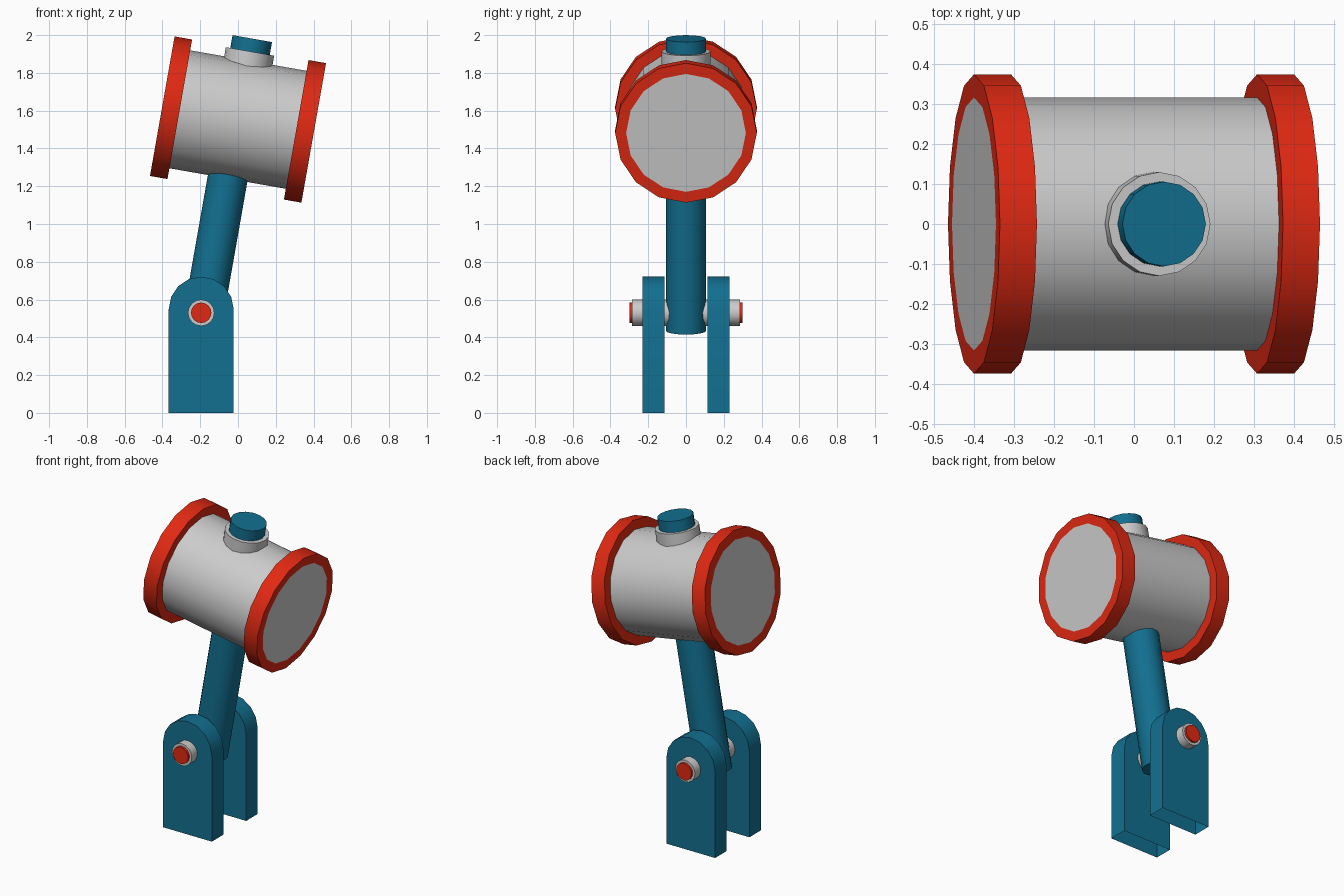
import bpy, bmesh
from math import radians, sin, cos, pi
from mathutils import Matrix

if "Cube" in bpy.data.objects:
    bpy.data.objects.remove(bpy.data.objects["Cube"])

SIDES = 16
PIVOT_X = -0.195


def material(name, color):
    m = bpy.data.materials.new(name)
    m.diffuse_color = color
    m.use_nodes = True
    m.node_tree.nodes["Principled BSDF"].inputs["Base Color"].default_value = m.diffuse_color
    return m


BLUE = material("blue", (0.006, 0.16, 0.28, 1))
RED = material("red", (0.75, 0.022, 0.006, 1))


def finish(name, bm, matrix, mat):
    bmesh.ops.recalc_face_normals(bm, faces=bm.faces)
    mesh = bpy.data.meshes.new(name)
    bm.to_mesh(mesh)
    bm.free()
    mesh.transform(matrix)
    ob = bpy.data.objects.new(name, mesh)
    bpy.context.collection.objects.link(ob)
    if mat:
        mesh.materials.append(mat)
    bpy.ops.object.select_all(action='DESELECT')
    ob.select_set(True)
    bpy.context.view_layer.objects.active = ob
    bpy.ops.object.shade_smooth_by_angle(angle=radians(30))
    return ob


def lathe(name, profile, matrix, mat=None, closed=False):
    """Spin (radius, height) points round z; closed makes a ring, otherwise ends are capped."""
    bm = bmesh.new()
    rings = [[bm.verts.new((r * cos(2 * pi * i / SIDES), r * sin(2 * pi * i / SIDES), h))
              for i in range(SIDES)] for r, h in profile]
    pairs = list(zip(rings, rings[1:]))
    if closed:
        pairs.append((rings[-1], rings[0]))
    else:
        bm.faces.new(rings[0])
        bm.faces.new(rings[-1])
    for a, b in pairs:
        for i in range(SIDES):
            j = (i + 1) % SIDES
            bm.faces.new((a[i], a[j], b[j], b[i]))
    return finish(name, bm, matrix, mat)


# Frames: tilted hammer (handle along z), barrel along its x, pin along world y
hammer = Matrix.Translation((0, 0, 1.553)) @ Matrix.Rotation(radians(10), 4, 'Y')
barrel = hammer @ Matrix.Rotation(radians(90), 4, 'Y')
pin = Matrix.Translation((PIVOT_X, 0, 0.53)) @ Matrix.Rotation(radians(-90), 4, 'X')

# Hammer head with red rims flush with its ends
lathe("head_barrel", [(0.317, -0.407), (0.317, 0.407)], barrel)
for side, s in (("left", -1), ("right", 1)):
    lathe(f"head_rim_{side}", [(0.317, s * 0.313), (0.375, s * 0.313),
                               (0.375, s * 0.407), (0.317, s * 0.407)], barrel, RED, closed=True)

# Handle through the head, with a collar on top
lathe("handle", [(0.106, -1.137), (0.106, 0.435)], hammer, BLUE)
lathe("handle_collar", [(0.13, 0.25), (0.13, 0.366)], hammer)

# Pivot pin with red ends
lathe("pivot_pin", [(0.07, -0.287), (0.07, 0.287)], pin)
for side, s in (("front", -1), ("back", 1)):
    lathe(f"pin_end_{side}", [(0.054, s * 0.25), (0.054, s * 0.3)], pin, RED)

# Two round-topped bracket plates, open underneath
R = 0.172
outline = [(R, 0)] + [(R * cos(pi * i / 8), 0.549 + R * sin(pi * i / 8)) for i in range(9)] + [(-R, 0)]
for side, y in (("front", -0.231), ("back", 0.115)):
    bm = bmesh.new()
    a, b = ([bm.verts.new((x, y + d, z)) for x, z in outline] for d in (0, 0.116))
    bm.faces.new(a)
    bm.faces.new(b)
    for i in range(len(outline) - 1):
        bm.faces.new((a[i], a[i + 1], b[i + 1], b[i]))
    finish(f"bracket_{side}", bm, Matrix.Translation((PIVOT_X, 0, 0)), BLUE)
